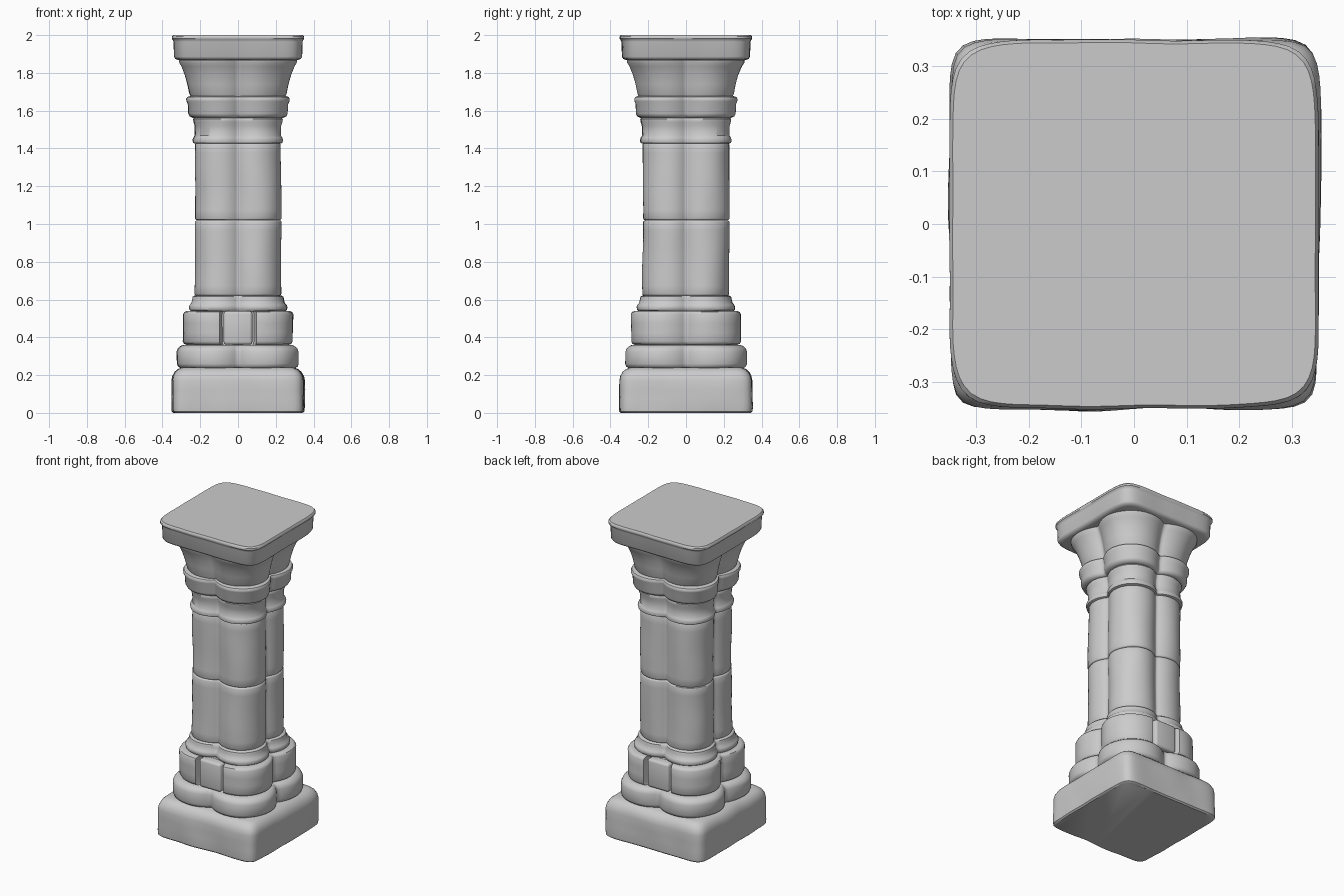
import bpy, bmesh, math
from mathutils import Vector, noise

if "Cube" in bpy.data.objects:
    bpy.data.objects.remove(bpy.data.objects["Cube"])

SIDES = 144


def lobed(a, k=0.4):
    # Radius of four overlapping circles on the diagonals (half-width 1)
    m = (a % (math.pi / 2)) - math.pi / 4
    d = k * math.sqrt(2)
    return d * math.cos(m) + math.sqrt((1 - k) ** 2 - (d * math.sin(m)) ** 2)


def squarish(n):
    # Radius of a soft square with slightly bowed sides
    return lambda a: (abs(math.cos(a)) ** n + abs(math.sin(a)) ** n) ** (-1 / n)


def loft(name, outline, profile, wear=0.006, seams=False):
    # Stack outline rings along a (half-width, height) profile
    rings = []
    for (w0, z0), (w1, z1) in zip(profile, profile[1:]):
        steps = max(1, int(abs(z1 - z0) / 0.04))
        rings += [(w0 + (w1 - w0) * i / steps, z0 + (z1 - z0) * i / steps)
                  for i in range(steps)]
    rings.append(profile[-1])
    bm = bmesh.new()
    loops = []
    for w, z in rings:
        loop = []
        for i in range(SIDES):
            a = 2 * math.pi * (i + 0.5) / SIDES
            r = w * outline(a)
            x, y = r * math.cos(a), r * math.sin(a)
            # Chiselled unevenness of the stone
            f = 1 + wear / w * noise.noise(Vector((x * 6, y * 6, z * 4)))
            if seams and abs(x) < 0.085 and abs(y) > 0.15:
                y = math.copysign(min(abs(y), 0.235), y)
            loop.append(bm.verts.new((x * f, y * f, z)))
        loops.append(loop)
    for lo, hi in zip(loops, loops[1:]):
        for i in range(SIDES):
            j = (i + 1) % SIDES
            bm.faces.new((lo[i], lo[j], hi[j], hi[i]))
    bm.faces.new(loops[0][::-1])
    bm.faces.new(loops[-1])
    finish(name, bm)


def finish(name, bm):
    me = bpy.data.meshes.new(name)
    bm.to_mesh(me)
    bm.free()
    ob = bpy.data.objects.new(name, me)
    bpy.context.collection.objects.link(ob)
    bpy.ops.object.select_all(action='DESELECT')
    ob.select_set(True)
    bpy.context.view_layer.objects.active = ob
    bpy.ops.object.shade_smooth_by_angle(angle=math.radians(40))
    return ob


def block(z0, z1, w, b=0.012):
    # Profile of a straight course with rounded top and bottom edges
    return [(w - 1.3 * b, z0), (w - 0.4 * b, z0 + 0.4 * b), (w, z0 + 1.2 * b),
            (w, z1 - 1.2 * b), (w - 0.4 * b, z1 - 0.4 * b), (w - 1.3 * b, z1)]


# Square plinth
loft("plinth", squarish(13),
     [(0.340, 0), (0.349, 0.008), (0.351, 0.03), (0.350, 0.17), (0.345, 0.195),
      (0.332, 0.218), (0.315, 0.232), (0.295, 0.24)], 0.008)

# Stepped base courses
loft("lower_base_course", lobed,
     [(0.300, 0.235), (0.316, 0.245), (0.322, 0.26), (0.322, 0.325),
      (0.315, 0.342), (0.300, 0.355), (0.285, 0.36)])
loft("upper_base_course", lobed, block(0.36, 0.54, 0.29, 0.015), seams=True)

# Stones filling the front and back hollows of the upper course
for label, side in (("front", -1), ("back", 1)):
    bm = bmesh.new()
    bmesh.ops.create_cube(bm, size=1)
    for v in bm.verts:
        v.co = (v.co.x * 0.152, v.co.y * 0.12 + side * 0.226, v.co.z * 0.178 + 0.45)
    bmesh.ops.bevel(bm, geom=bm.edges[:], offset=0.016, segments=3,
                    profile=0.5, affect='EDGES')
    finish(label + "_filler_stone", bm)

# Moulding under the shaft
loft("foot_moulding", lobed,
     [(0.245, 0.535), (0.257, 0.545), (0.260, 0.56), (0.255, 0.572),
      (0.246, 0.582), (0.242, 0.60), (0.239, 0.615), (0.228, 0.622)], 0.004)

# Two shaft drums
for label, z0, z1 in (("lower", 0.62, 1.02), ("upper", 1.02, 1.43)):
    loft(label + "_shaft_drum", lobed, block(z0, z1, 0.228, 0.008))

# Neck ring and collar
loft("neck", lobed,
     [(0.226, 1.425), (0.238, 1.43), (0.241, 1.445), (0.236, 1.458),
      (0.229, 1.468), (0.230, 1.52), (0.236, 1.54), (0.238, 1.555),
      (0.228, 1.57)])

# Capital band with lip
loft("capital_band", lobed,
     [(0.240, 1.562), (0.256, 1.57), (0.263, 1.585), (0.265, 1.635),
      (0.272, 1.65), (0.273, 1.662), (0.268, 1.672), (0.250, 1.678)], 0.004)

# Flared capital
loft("capital_flare", lambda a: lobed(a, 0.38),
     [(0.246, 1.67), (0.256, 1.69), (0.266, 1.74), (0.280, 1.79),
      (0.298, 1.835), (0.310, 1.855), (0.312, 1.866), (0.302, 1.875)])

# Square top slab
loft("top_slab", squarish(8),
     [(0.315, 1.868), (0.331, 1.874), (0.338, 1.886), (0.341, 1.965),
      (0.345, 1.975), (0.350, 1.981), (0.350, 1.992), (0.344, 2.0)], 0.004)
